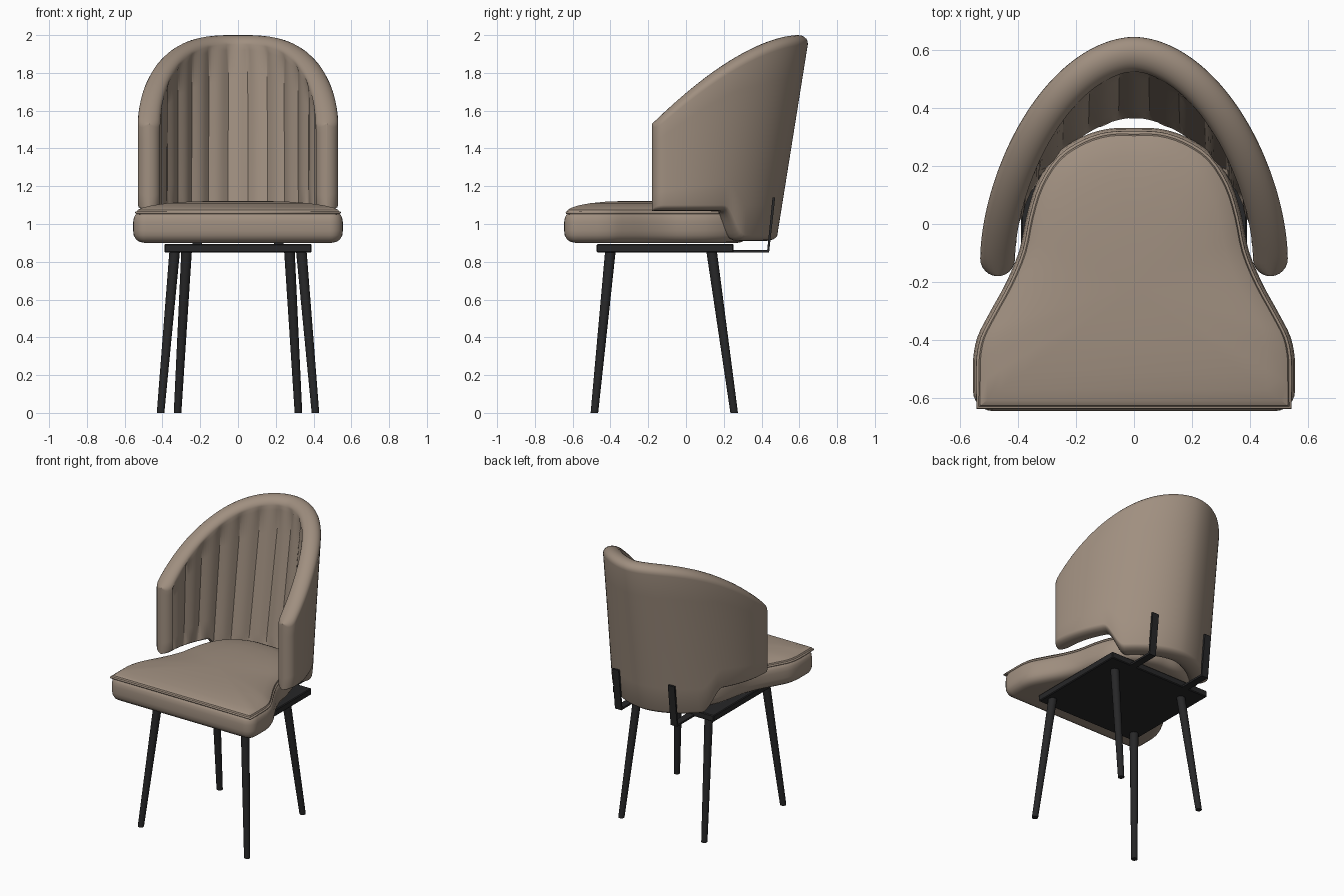
import bpy, bmesh, math
from mathutils import Vector

if "Cube" in bpy.data.objects:
    bpy.data.objects.remove(bpy.data.objects["Cube"])


def material(name, rgb):
    m = bpy.data.materials.new(name)
    m.diffuse_color = (*rgb, 1)
    m.use_nodes = True
    m.node_tree.nodes["Principled BSDF"].inputs["Base Color"].default_value = m.diffuse_color
    return m


FABRIC = material("taupe_fabric", (0.35, 0.275, 0.215))
METAL = material("black_metal", (0.02, 0.02, 0.021))


def finish(name, bm, mat, angle=35):
    bmesh.ops.recalc_face_normals(bm, faces=bm.faces)
    me = bpy.data.meshes.new(name)
    bm.to_mesh(me)
    bm.free()
    ob = bpy.data.objects.new(name, me)
    bpy.context.collection.objects.link(ob)
    me.materials.append(mat)
    bpy.ops.object.select_all(action='DESELECT')
    ob.select_set(True)
    bpy.context.view_layer.objects.active = ob
    bpy.ops.object.shade_smooth_by_angle(angle=math.radians(angle))
    return ob


def loft(rings):
    """Skin closed rings of points and cap both ends."""
    bm = bmesh.new()
    vs = [[bm.verts.new(p) for p in r] for r in rings]
    n = len(vs[0])
    for a, b in zip(vs, vs[1:]):
        for i in range(n):
            j = (i + 1) % n
            bm.faces.new((a[i], a[j], b[j], b[i]))
    bm.faces.new(vs[0])
    bm.faces.new(vs[-1])
    return bm


# ---- seat outline (right half, back to front) ----
SIDE = [(0, .33), (.09, .328), (.18, .30), (.27, .24), (.335, .14), (.37, .03),
        (.395, -.09), (.44, -.2), (.50, -.31), (.54, -.39), (.555, -.47)]


def catmull(pts, k=3):
    P = [Vector(p) for p in pts]
    P = [Vector((-P[1].x, P[1].y))] + P + [P[-1] + Vector((0, -.08))]
    out = []
    for a, b, c, d in zip(P, P[1:], P[2:], P[3:]):
        for i in range(k):
            t = i / k
            out.append(.5 * (2 * b + (c - a) * t + (2 * a - 5 * b + 4 * c - d) * t * t
                             + (3 * b - a - 3 * c + d) * t ** 3))
    return out + [P[-2]]


def outline(tail):
    half = catmull(SIDE) + [Vector(p) for p in tail]
    return half + [Vector((-p.x, p.y)) for p in reversed(half[1:])]


def inset(pts, d):
    out, n = [], len(pts)
    for i, p in enumerate(pts):
        e1, e2 = (p - pts[i - 1]).normalized(), (pts[(i + 1) % n] - p).normalized()
        n1, n2 = Vector((e1.y, -e1.x)), Vector((e2.y, -e2.x))
        m = (n1 + n2).normalized()
        out.append(p + m * d / max(.5, m.dot(n1)))
    return out


# seat body: rounded front corners and rounded lower edge
R = .07
corner = [(.555 - R + R * math.cos(a), -.645 + R - R * math.sin(a))
          for a in [math.pi / 2 * i / 6 for i in range(7)]]
body = outline(corner)
levels = [(.06, .90), (.035, .905), (.015, .918), (.003, .94), (0, .965),
          (0, 1.01), (.004, 1.035), (.012, 1.05), (.025, 1.06)]
finish("seat_base", loft([[(p.x, p.y, z) for p in inset(body, d)] for d, z in levels]), FABRIC)

# seat top panel: sharp front corners and a soft crown
top = inset(outline([(.556, -.55), (.556, -.65)]), .018)
C = Vector((0, -.22))
crown = [(.97, 1.05), (1, 1.06), (.985, 1.075), (.94, 1.086), (.85, 1.098),
         (.7, 1.11), (.5, 1.118), (.25, 1.122), (.02, 1.123)]
finish("seat_top", loft([[(*(C + (p - C) * s), z) for p in top] for s, z in crown]), FABRIC)

# piping around the seat seam
cu = bpy.data.curves.new("seat_piping", 'CURVE')
cu.dimensions = '3D'
cu.bevel_depth = .007
cu.bevel_resolution = 2
sp = cu.splines.new('POLY')
sp.points.add(len(top) - 1)
for q, p in zip(sp.points, top):
    q.co = (p.x, p.y, 1.06, 1)
sp.use_cyclic_u = True
cu.materials.append(FABRIC)
bpy.context.collection.objects.link(bpy.data.objects.new("seat_piping", cu))

# ---- wraparound backrest ----
HALF, Y0, FLUTES, SUB = .06, -.12, 13, 8


def depth(z):
    return .54 + .16 * (z - .92)


def stations():
    """Plan curve as (x, v, e, half thickness, flute phase or None), left to right."""
    dense = []
    for i in range(2001):
        a = math.pi * i / 2000
        c, s = math.cos(a), max(0, math.sin(a))
        dense.append((-math.copysign(abs(c) ** (1 / .9), c) * .47, s ** (1 / .9)))
    acc = [0]
    for p, q in zip(dense, dense[1:]):
        acc.append(acc[-1] + math.hypot(q[0] - p[0], (q[1] - p[1]) * .62))
    N, mid, j = FLUTES * SUB, [], 0
    for k in range(N + 1):
        while j < 2000 and acc[j] < acc[-1] * k / N - 1e-9:
            j += 1
        mid.append((*dense[j], 0, HALF, k / SUB))
    ends = []
    for i in range(6, 0, -1):
        a = math.pi / 2 * i / 6
        ends.append((HALF * math.sin(a), max(.001, HALF * math.cos(a))))
    left = [(-.47, 0, e, h, None) for e, h in ends]
    right = [(.47, 0, e, h, None) for e, h in reversed(ends)]
    return left + mid + right


ST = stations()


def plan(i, z):
    x, v, e = ST[i][:3]
    return Vector((x, Y0 - e + depth(z) * v))


def shell_point(i, z, off):
    t = (plan(min(i + 1, len(ST) - 1), z) - plan(max(i - 1, 0), z)).normalized()
    p = plan(i, z) + Vector((-t.y, t.x)) * off
    return (p.x, p.y, z)


def rim(y):
    u = min(1, max(0, (y + .18) / .77))
    return 1.53 + .47 * (1 - (1 - u) ** 1.6)


rings = []
for i, (x, v, e, h, ph) in enumerate(ST):
    zt = 1.7
    for _ in range(12):
        zt = rim(plan(i, zt).y)
    s = min(1, max(0, (plan(i, 1).y - .17) / .11))
    zb = 1.07 - .16 * s * s * (3 - 2 * s)
    groove = 0 if ph is None else .014 * (1 - abs(math.sin(math.pi * ph)))
    rt, rb = .05 * h / HALF, .03 * h / HALF
    lo, hi = zb + rb, zt - rt
    sec = [(h, lo + (hi - lo) * k / 6) for k in range(7)]
    sec += [(h * math.cos(a), hi + rt * math.sin(a)) for a in [math.pi * k / 10 for k in range(1, 11)]]
    sec += [(groove - h, hi - .03 - (hi - .03 - lo) * k / 6) for k in range(7)]
    sec += [(-h * math.cos(a), lo - rb * math.sin(a)) for a in [math.pi * k / 8 for k in range(1, 8)]]
    rings.append([shell_point(i, z, o) for o, z in sec])
finish("backrest", loft(rings), FABRIC)

# ---- metal frame ----
bm = bmesh.new()
bmesh.ops.create_cube(bm, size=1)
for w in bm.verts:
    w.co = (w.co.x * .78, w.co.y * .725 - .11, w.co.z * .045 + .8725)
bmesh.ops.bevel(bm, geom=bm.edges[:], offset=.005, segments=1, affect='EDGES')
finish("mounting_plate", bm, METAL, 30)


def leg(name, a, b):
    a, b = Vector(a), Vector(b)
    ring = lambda c, r: [(c.x + r * math.cos(k * math.pi / 8), c.y + r * math.sin(k * math.pi / 8), c.z)
                         for k in range(16)]
    finish(name, loft([ring(b, .02), ring(a, .028)]), METAL)


BRACKET = [(.22, .85), (.44, .85), (.472, 1.14), (.458, 1.14), (.43, .863), (.22, .863)]
for side, sx in (("left", -1), ("right", 1)):
    leg("front_leg_" + side, (sx * .335, -.40, .86), (sx * .41, -.485, 0))
    leg("rear_leg_" + side, (sx * .272, .135, .86), (sx * .32, .255, 0))
    # strap joining the plate to the backrest
    finish("back_bracket_" + side,
           loft([[(sx * x, y, z) for y, z in BRACKET] for x in (.19, .24)]), METAL, 20)
